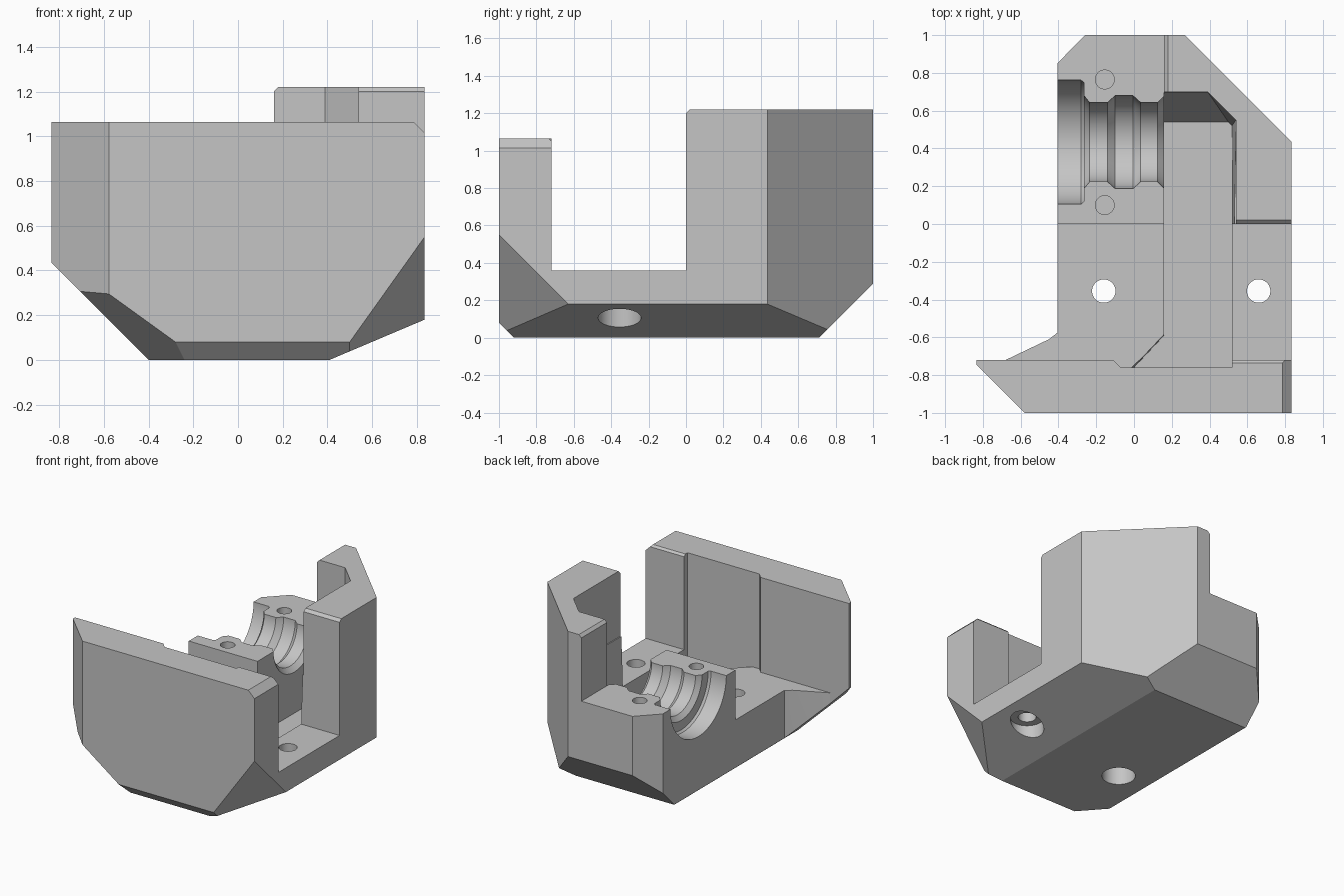
import bpy, bmesh, math
from mathutils import Vector

old = bpy.data.objects.get("Cube")
if old:
    bpy.data.objects.remove(old, do_unlink=True)

grey = bpy.data.materials.new("light_grey")
grey.use_nodes = True
grey.diffuse_color = (0.56, 0.56, 0.56, 1)
grey.node_tree.nodes["Principled BSDF"].inputs["Base Color"].default_value = (0.56, 0.56, 0.56, 1)


def finish(name, bm):
    """Turn a closed bmesh into an object with outward normals."""
    bm.normal_update()
    bmesh.ops.recalc_face_normals(bm, faces=bm.faces[:])
    if bm.calc_volume(signed=True) < 0:
        bmesh.ops.reverse_faces(bm, faces=bm.faces[:])
    mesh = bpy.data.meshes.new(name)
    bm.to_mesh(mesh)
    bm.free()
    mesh.materials.append(grey)
    ob = bpy.data.objects.new(name, mesh)
    bpy.context.scene.collection.objects.link(ob)
    return ob


def place(axis, u, v, w):
    """Point with u, v in the profile plane and w along the axis."""
    return {"x": (w, u, v), "y": (u, w, v), "z": (u, v, w)}[axis]


def skin(rings):
    """Closed solid through rings of points."""
    bm = bmesh.new()
    rings = [[bm.verts.new(p) for p in ring] for ring in rings]
    n = len(rings[0])
    for p, q in zip(rings, rings[1:]):
        for i in range(n):
            j = (i + 1) % n
            bm.faces.new((p[i], p[j], q[j], q[i]))
    bm.faces.new(rings[0][::-1])
    bm.faces.new(rings[-1])
    return bm


def prism(name, axis, low, a, b, high=None):
    """Profile swept along an axis, optionally lofted to a second profile."""
    bm = skin([[place(axis, u, v, w) for u, v in pts] for pts, w in ((low, a), (high or low, b))])
    if high:
        bm.normal_update()
        bmesh.ops.triangulate(bm, faces=bm.faces[:])
    return finish(name, bm)


def lathe(name, axis, cu, cv, profile, n=64):
    """Solid of revolution from (position, radius) pairs."""
    angles = [math.tau * (i + 0.5) / n for i in range(n)]
    return finish(name, skin([[place(axis, cu + r * math.cos(t), cv + r * math.sin(t), w)
                               for t in angles] for w, r in profile]))


def rect(u0, u1, v0, v1):
    return [(u0, v0), (u1, v0), (u1, v1), (u0, v1)]


TOP, FLOOR, SEAT, WALL = 1.22, 0.36, 0.73, 1.065

# Convex outer envelope, sliced by the sloping underside planes
outline = [(-0.835, -0.745), (-0.578, -1), (0.835, -1), (0.835, 0.435),
           (0.27, 1), (-0.26, 1), (-0.835, 0.41)]
envelope = skin([[(x, y, z) for x, y in outline] for z in (0, TOP)])
slopes = [((-0.4, 0, 0), (-1, 0, -1)),                    # left
          ((0, -0.92, 0), (0, -1, -1)),                   # front
          ((0, 0.71, 0), (0, 1, -1)),                     # back
          ((0.41, 0, 0), (0.18, 0, -0.425)),              # right
          ((0.5, -1, 0.08), (0.174, -0.124, -0.124)),     # front right corner
          ((-0.28, -1, 0.08), (-0.52, -0.46, -0.72))]     # front left corner
for co, no in slopes:
    bmesh.ops.bisect_plane(envelope, dist=1e-5, plane_co=co, plane_no=Vector(no).normalized(),
                           geom=envelope.verts[:] + envelope.edges[:] + envelope.faces[:],
                           clear_outer=True)
    bmesh.ops.holes_fill(envelope, edges=[e for e in envelope.edges if e.is_boundary], sides=0)
body = finish("housing_body", envelope)

cutters = [
    # Side relief behind the front wall wing
    prism("side_relief", "z", [(-1, -0.72), (-0.68, -0.72), (-0.45, -0.61), (-0.405, -0.575),
                               (-0.405, 1.2), (-1, 1.2)], -0.1, 1.4),
    # Open bay and the space over the front wall
    prism("open_bay", "x", rect(-0.72, 0, FLOOR, 1.4), -1, 1),
    prism("wall_top_cut", "x", rect(-1.1, -0.6, WALL, 1.4), -1, 1),
    # Space over the bearing seat, inside the corner column
    prism("seat_top_cut", "z", [(-1, -0.1), (0.54, -0.1), (0.54, 0.55), (0.39, 0.7),
                                (0.16, 0.7), (0.16, 1.1), (-1, 1.1)], SEAT, 1.4),
    # Tapered gear channel
    prism("gear_channel", "z",
          [(0, -0.76), (0.52, -0.76), (0.52, 0.52), (0.5, 0.54), (0.16, 0.54), (0.16, -0.59)],
          0.18, SEAT + 0.01,
          [(-0.04, -0.76), (0.52, -0.76), (0.54, 0.55), (0.39, 0.7), (0.16, 0.7), (0.16, -0.57)]),
    # Shallow recess in the inner face of the front wall
    prism("wall_recess", "z", [(-0.07, -0.76), (0.52, -0.76), (0.52, -0.6), (-0.23, -0.6)],
          FLOOR, 1.4),
    # Small edge chamfers
    prism("wall_end_chamfer", "y", [(0.775, 1.075), (0.85, 1), (0.85, 1.075)], -1.1, -0.6),
    prism("wall_inner_chamfer", "x", [(-0.745, 1.075), (-0.71, 1.04), (-0.71, 1.075)], 0.52, 0.9),
    prism("column_front_chamfer", "x", [(-0.01, 1.19), (0.03, 1.23), (-0.01, 1.23)], 0.5, 0.9),
    prism("column_side_chamfer", "y", [(0.15, 1.19), (0.19, 1.23), (0.15, 1.23)], 0.6, 1.1),
    # Stepped half-round bearing groove
    lathe("bearing_groove", "x", 0.4335, SEAT,
          [(-0.5, 0.328), (-0.28, 0.328), (-0.265, 0.315), (-0.264, 0.245), (-0.235, 0.21),
           (-0.14, 0.21), (-0.1, 0.246), (-0.005, 0.246), (0.035, 0.21), (0.125, 0.21),
           (0.165, 0.25)]),
]
# Bolt holes with counterbores from below
for side, x in (("right", -0.16), ("left", 0.66)):
    cutters.append(lathe(side + "_bolt_hole", "z", x, -0.355,
                         [(-0.1, 0.115), (0.16, 0.115), (0.161, 0.062), (0.5, 0.062)], 48))
# Blind screw holes beside the groove
for side, y in (("back", 0.765), ("front", 0.1)):
    cutters.append(lathe(side + "_screw_hole", "z", -0.155, y, [(0.42, 0.05), (0.9, 0.05)], 32))

# Cut everything out of the body, then drop the cutters
for cutter in cutters:
    cutter.hide_render = True
    mod = body.modifiers.new(cutter.name, "BOOLEAN")
    mod.operation = "DIFFERENCE"
    mod.solver = "EXACT"
    mod.object = cutter
bpy.context.view_layer.update()
depsgraph = bpy.context.evaluated_depsgraph_get()
carved = bpy.data.meshes.new_from_object(body.evaluated_get(depsgraph))
body.modifiers.clear()
body.data = carved
for cutter in cutters:
    bpy.data.objects.remove(cutter, do_unlink=True)

bpy.ops.object.select_all(action="DESELECT")
bpy.context.view_layer.objects.active = body
body.select_set(True)
bpy.ops.object.shade_smooth_by_angle(angle=math.radians(20))
